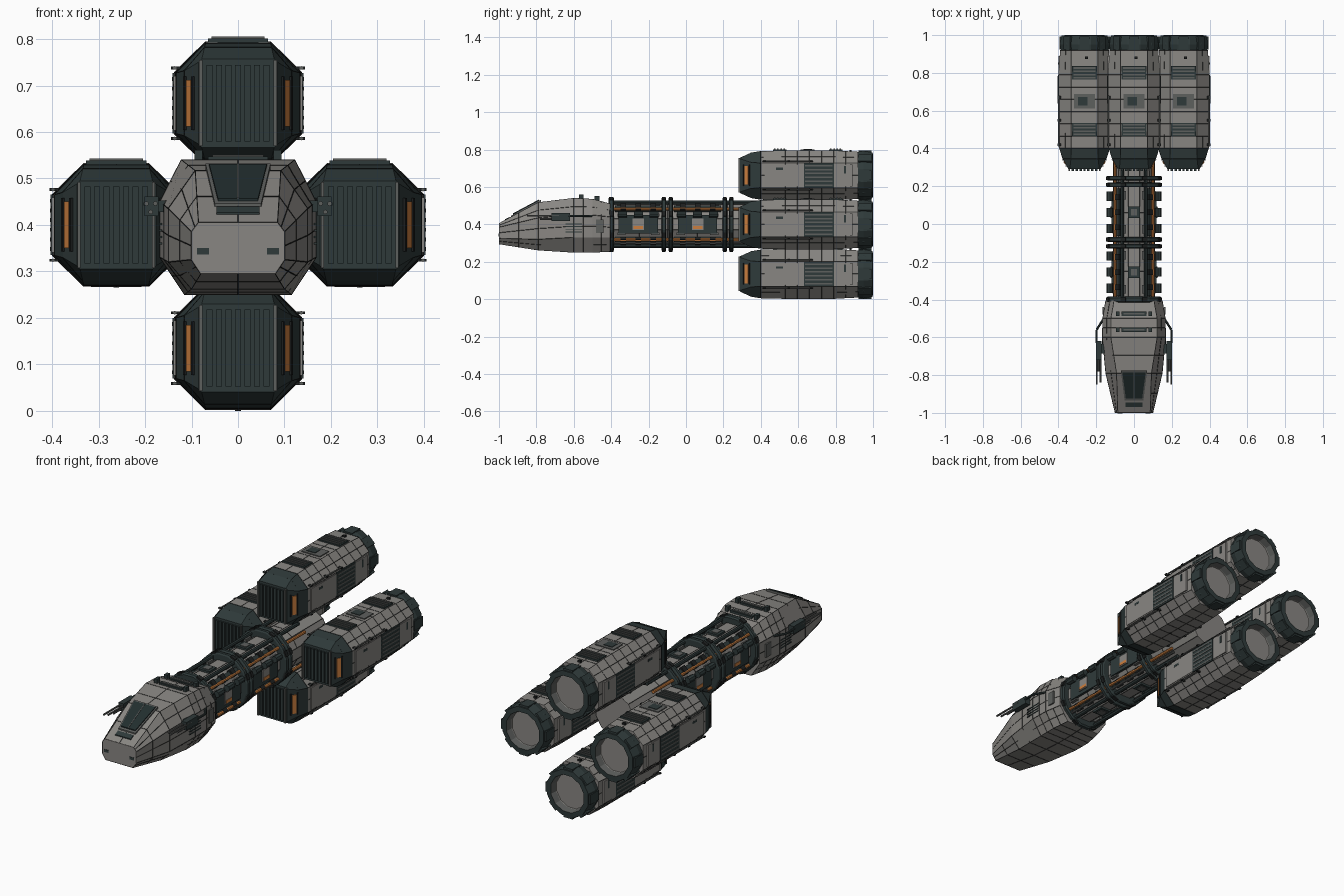
import bpy, bmesh, math
from mathutils import Matrix, Vector

if "Cube" in bpy.data.objects:
    bpy.data.objects.remove(bpy.data.objects["Cube"])


def material(name, r, g, b):
    m = bpy.data.materials.new(name)
    m.use_nodes = True
    m.diffuse_color = (r, g, b, 1)
    m.node_tree.nodes["Principled BSDF"].inputs["Base Color"].default_value = (r, g, b, 1)
    return m


GREY = material("hull grey", .25, .24, .225)
MID = material("trim grey", .11, .115, .11)
TEAL = material("dark teal", .028, .042, .042)
BLACK = material("seam black", .012, .014, .014)
ORANGE = material("orange", .6, .21, .05)
GLASS = material("window glass", .016, .027, .028)
CENTRE = Vector((0, 0, .4))


def finish(name, bm, *mats):
    bmesh.ops.recalc_face_normals(bm, faces=bm.faces)
    mesh = bpy.data.meshes.new(name)
    bm.to_mesh(mesh)
    bm.free()
    for m in mats:
        mesh.materials.append(m)
    ob = bpy.data.objects.new(name, mesh)
    bpy.context.scene.collection.objects.link(ob)
    return ob


def loft(name, sections, mats, bands=None, caps=True):
    """Skin a list of closed rings; bands gives the material of each segment."""
    bm = bmesh.new()
    rings = [[bm.verts.new(p) for p in s] for s in sections]
    n = len(rings[0])
    for k in range(len(rings) - 1):
        for i in range(n):
            j = (i + 1) % n
            f = bm.faces.new((rings[k][i], rings[k][j], rings[k + 1][j], rings[k + 1][i]))
            f.material_index = bands[k] if bands else 0
    if caps:
        bm.faces.new(rings[0]).material_index = bands[0] if bands else 0
        bm.faces.new(rings[-1]).material_index = bands[-1] if bands else 0
    return finish(name, bm, *mats)


def seams(name, sections, cuts=1):
    """Thin panel lines lying on a lofted hull."""
    ob = loft(name, sections, [BLACK], caps=False)
    bm = bmesh.new()
    bm.from_mesh(ob.data)
    bmesh.ops.subdivide_edges(bm, edges=bm.edges, cuts=cuts, use_grid_fill=True)
    bm.to_mesh(ob.data)
    bm.free()
    w = ob.modifiers.new("lines", "WIREFRAME")
    w.thickness = .0022


def boxes(name, items, mat, turn=None):
    """One object made of (centre, size) boxes."""
    bm = bmesh.new()
    for c, s in items:
        m = Matrix.Translation(c) @ Matrix.Diagonal((*s, 1))
        bmesh.ops.create_cube(bm, size=1, matrix=turn @ m if turn else m)
    return finish(name, bm, mat)


def rod(name, a, b, r, mat, n=8):
    a, b = Vector(a), Vector(b)
    d = b - a
    bm = bmesh.new()
    m = Matrix.Translation((a + b) / 2) @ d.to_track_quat("Z", "Y").to_matrix().to_4x4()
    bmesh.ops.create_cone(bm, cap_ends=True, segments=n, radius1=r, radius2=r, depth=d.length, matrix=m)
    return finish(name, bm, mat)


def octagon(c, y, hx, hz, fx, fz):
    """Chamfered box section: half sizes hx, hz and flat half lengths fx, fz."""
    pts = [(fx, hz), (hx, fz), (hx, -fz), (fx, -hz), (-fx, -hz), (-hx, -fz), (-hx, fz), (-fx, hz)]
    return [(c.x + x, y, c.z + z) for x, z in pts]


def circle(c, y, r, n=12):
    return [(c.x + r * math.sin(math.tau * (i + .5) / n), y,
             c.z + r * math.cos(math.tau * (i + .5) / n)) for i in range(n)]


def spin(c, angle):
    return Matrix.Translation(c) @ Matrix.Rotation(angle, 4, "Y")


# ---- engine pods ----
def pod(tag, c):
    def at(x, y, z):
        return Vector((c.x + x, y, c.z + z))

    front = [octagon(c, .29, .085, .095, .078, .088), octagon(c, .345, .115, .12, .072, .07),
             octagon(c, .4, .133, .129, .07, .065)]
    hull = [octagon(c, y, hx, hz, .07, .066) for y, hx, hz in
            ((.4, .133, .129), (.53, .137, .132), (.66, .137, .132), (.79, .137, .132), (.92, .128, .125))]
    loft(tag + "_engine_hull", front + hull[1:], [TEAL, GREY], [0, 0, 1, 1, 1, 1])
    seams(tag + "_engine_seams", hull)
    seams(tag + "_intake_seams", front[1:], 0)

    # nozzle with recessed disc
    ring = [circle(c, y, r) for y, r in ((.91, .128), (.95, .135), (.998, .126), (1, .1), (.965, .094), (.96, .093))]
    loft(tag + "_nozzle", ring, [TEAL, MID, GREY], [0, 0, 0, 1, 2])
    for i in range(8):
        boxes(tag + "_nozzle_block", [((0, .958, .126), (.052, .07, .014))], TEAL, spin(c, math.tau * i / 8))

    # intake slats and frame
    boxes(tag + "_intake_slats", [(at(x * .0205, .287, 0), (.013, .012, .165)) for x in range(-3, 4)], TEAL)
    boxes(tag + "_intake_frame", [(at(s * .08, .288, 0), (.007, .016, .185)) for s in (-1, 1)], MID)

    # top vents and hatch
    for y in (.5, .8):
        boxes(tag + "_top_vent", [(at(0, y, .132), (.13, .072, .014))], TEAL)
        boxes(tag + "_top_vent_slats", [(at(0, y - .026 + .0173 * k, .14), (.115, .008, .006)) for k in range(4)], MID)
    boxes(tag + "_top_hatch", [(at(0, .65, .133), (.11, .075, .008))], MID)
    boxes(tag + "_top_hatch_panel", [(at(-.01, .65, .137), (.05, .045, .006))], TEAL)
    boxes(tag + "_top_sensor", [(at(.01, .88, .13), (.016, .012, .012))], BLACK)
    rod(tag + "_bottom_knob", at(0, .6, -.135), at(0, .6, -.125), .006, BLACK)

    # side armour, grilles, glowing strips and rails
    for s in (-1, 1):
        boxes(tag + "_side_plate", [(at(s * .135, .655, 0), (.008, .47, .118))], GREY)
        boxes(tag + "_side_grille", [(at(s * .1365, .71, 0), (.009, .16, .13))], TEAL)
        boxes(tag + "_side_grille_slats",
              [(at(s * .14, .71, -.052 + .0208 * k), (.005, .145, .008)) for k in range(6)], MID)
        boxes(tag + "_side_marks", [(at(s * .138, .5, .035), (.004, .035, .012)),
                                    (at(s * .138, .85, .03), (.004, .012, .04))], TEAL)
        strip = Matrix.Translation(at(s * .104, .324, 0)) @ Matrix.Rotation(s * -math.atan2(.03, .055), 4, "Z")
        boxes(tag + "_light_strip", [((0, 0, 0), (.008, .02, .1))], ORANGE, strip)
        boxes(tag + "_light_strip_frame", [((0, y, 0), (.01, .006, .115)) for y in (-.018, .018)], BLACK, strip)
        for z in (-.076, .076):
            rod(tag + "_side_rail", at(s * .136, .41, z), at(s * .136, .68, z), .004, MID, 6)
            boxes(tag + "_rail_bracket", [(at(s * .134, y, z), (.02, .014, .006)) for y in (.42, .55, .67)], BLACK)


for tag, x, z in (("top", 0, .662), ("bottom", 0, .135), ("left", .262, .4), ("right", -.262, .4)):
    pod(tag, Vector((x, 0, z)))

# ---- neck ----
neck = [circle(CENTRE, y, .114) for y in (-.41, -.25, -.1, .06, .22, .34, .6)]
loft("neck_core", neck, [GREY])
seams("neck_seams", neck, 0)
for y, w in ((-.4, .03), (-.118, .024), (-.082, .024), (.207, .024), (.243, .024)):
    loft("neck_ring", [circle(CENTRE, y + dy * w, r, 16) for dy, r in
                       ((-.5, .11), (-.5, .142), (-.3, .15), (.3, .15), (.5, .142), (.5, .11))], [TEAL])
    for i in range(8):
        boxes("ring_clamp", [((0, y, .145), (.03, w * .8, .016))], BLACK, spin(CENTRE, math.tau * (i + .5) / 8))

for y in (-.255, .062):
    # dark longerons, their clamps and hatches around each bay
    for i in range(4):
        t = spin(CENTRE, math.tau * i / 4)
        d = spin(CENTRE, math.tau * (i + .5) / 4)
        boxes("neck_longeron", [((0, y, .116), (.03, .25, .022))], TEAL, d)
        boxes("longeron_clamp", [((0, y + k * .08, .125), (.042, .03, .02)) for k in (-1, 0, 1)], BLACK, d)
        boxes("neck_hatch", [((0, y, .112), (.062, .062, .018))], TEAL, t)
        boxes("neck_hatch_cover", [((0, y, .12), (.034, .036, .008))], MID, t)
        boxes("neck_panel_bolts", [((sx * .05, y + sy * .09, .106), (.014, .045, .016))
                                   for sx in (-1, 1) for sy in (-1, 1)], MID, t)
    for s in (-1, 1):
        boxes("neck_side_panel", [((s * .114, y, .4), (.012, .21, .1))], TEAL)
        boxes("neck_side_window", [((s * .121, y, .4), (.008, .062, .062))], GREY)
        boxes("neck_window_light", [((s * .125, y, .382), (.004, .05, .016))], ORANGE)
        for k in (-.085, 0, .085):
            rod("neck_tank", (s * .128, y + k - .024, .455), (s * .128, y + k + .024, .455), .017, TEAL)

# pipes running the length of the neck
for s in (-1, 1):
    for x, z, r, m in ((.1, .318, .008, ORANGE), (.1, .482, .008, ORANGE), (.062, .285, .01, TEAL),
                       (.062, .517, .01, TEAL), (.088, .3, .006, MID)):
        rod("neck_pipe", (s * x, -.4, z), (s * x, .42, z), r, m)


# ---- command head ----
def head_section(y, top, xt, xs, zs, zl, xb, bottom):
    half = [(xt, top), (xs, zs), (xs, zl), (xb, bottom)]
    return [(x, y, z) for x, z in half] + [(-x, y, z) for x, z in reversed(half)]


head = [head_section(*v) for v in (
    (-1, .405, .085, .1, .385, .325, .08, .295), (-.79, .517, .092, .15, .435, .32, .1, .262),
    (-.6, .54, .122, .168, .45, .33, .115, .25), (-.5, .535, .122, .166, .45, .33, .115, .25),
    (-.405, .51, .105, .15, .44, .33, .1, .255))]
loft("head_hull", head, [GREY])
seams("head_seams", head)


def slope_plate(name, y0, w0, y1, w1, lift, mat):
    """Tapered plate lying on the sloping brow."""
    rows = []
    for dz in (-.01, lift):
        rows.append([(x, y, .405 + (y + 1) * .533 + dz) for x, y in
                     ((-w0, y0), (w0, y0), (w1, y1), (-w1, y1))])
    loft(name, rows, [mat])


slope_plate("window_frame", -.935, .05, -.775, .07, .007, MID)
slope_plate("window", -.925, .043, -.785, .062, .012, GLASS)
slope_plate("window_divider", -.925, .002, -.785, .002, .014, MID)
slope_plate("brow_slot", -.968, .046, -.945, .046, .005, TEAL)
boxes("nose_slots", [((s * .075, -1, .343), (.026, .004, .014)) for s in (-1, 1)], TEAL)
for y, z in ((-.56, .54), (-.475, .53)):
    boxes("head_vent", [((0, y, z), (.13, .026, .014))], TEAL)
    boxes("head_vent_slat", [((0, y, z + .007), (.11, .008, .006))], MID)
    boxes("head_sensor", [((s * .085, y, z + .006), (.018, .026, .03)) for s in (-1, 1)], TEAL)

# side guns and louvres
for s in (-1, 1):
    boxes("gun_body", [((s * .186, -.67, .44), (.03, .1, .042)), ((s * .17, -.66, .44), (.03, .05, .025))], TEAL)
    for x, z, tip in ((.178, .446, -.84), (.197, .446, -.85), (.188, .428, -.78)):
        rod("gun_barrel", (s * x, tip, z), (s * x, -.68, z), .005, MID)
    rod("gun_strut", (s * .198, -.63, .445), (s * .198, -.56, .445), .006, TEAL)
    rod("gun_strut_end", (s * .198, -.56, .445), (s * .16, -.5, .445), .006, TEAL)
    boxes("head_louvres", [((s * .166, -.6, .36 + .014 * k), (.008, .09, .005)) for k in range(4)], TEAL)
    boxes("head_door", [((s * .163, -.46, .39), (.008, .04, .07))], MID)
